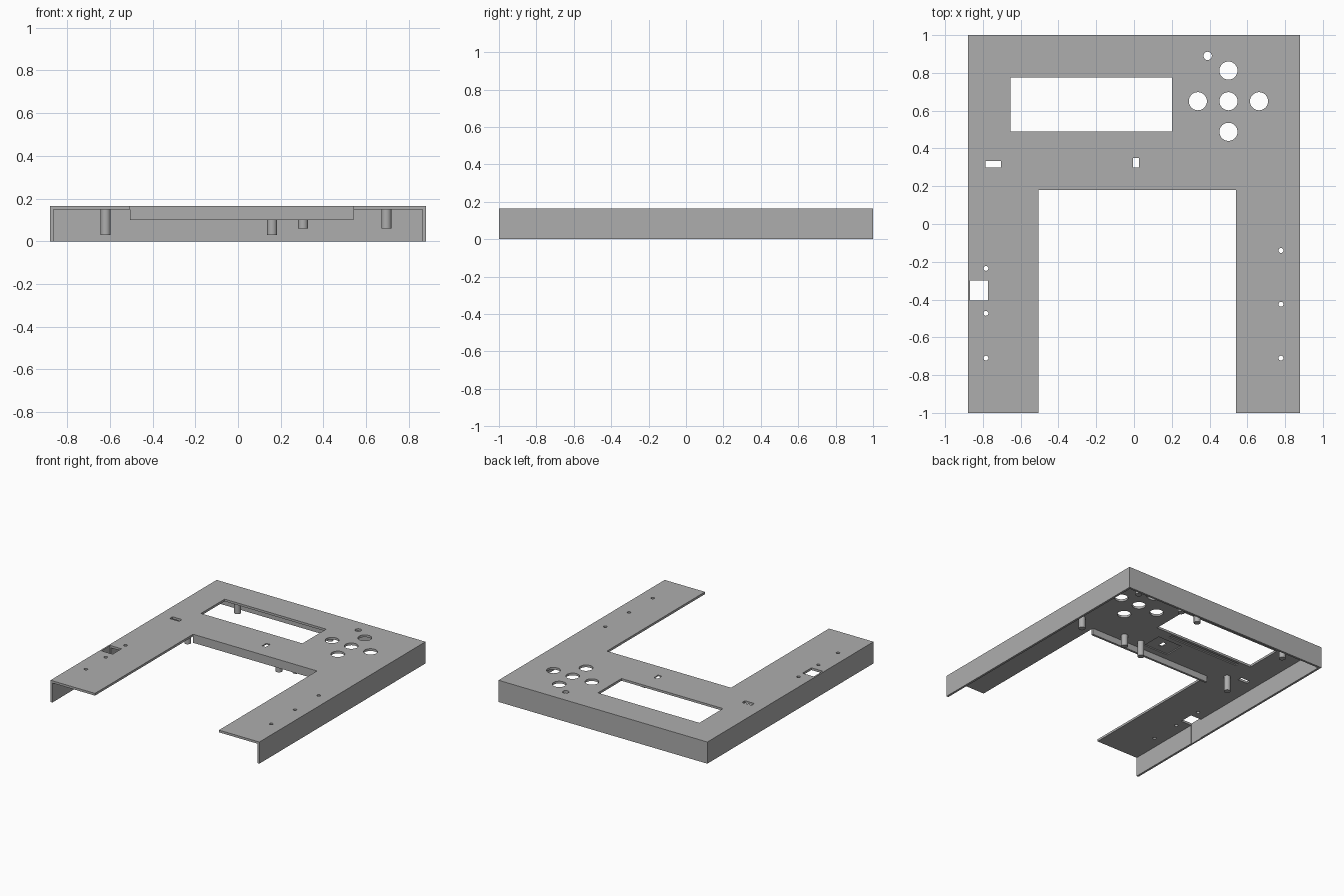
import bpy
import bmesh
import math
from mathutils import Matrix, Vector

HEIGHT = 0.165        # overall height
UNDER = 0.148         # underside of the top plate
WALL = 0.0165         # wall thickness
HALF_W = 0.88         # half width
LEG_R, LEG_L = -0.505, 0.54   # inner edges of the two legs
CROSS = 0.18          # front edge of the cross panel

if "Cube" in bpy.data.objects:
    bpy.data.objects.remove(bpy.data.objects["Cube"], do_unlink=True)

grey = bpy.data.materials.new("plain_grey")
grey.use_nodes = True
color = (0.42, 0.42, 0.42, 1)
grey.diffuse_color = color
grey.node_tree.nodes["Principled BSDF"].inputs["Base Color"].default_value = color


def add_box(bm, x0, x1, y0, y1, z0, z1):
    mat = Matrix.LocRotScale(Vector(((x0 + x1) / 2, (y0 + y1) / 2, (z0 + z1) / 2)),
                             None, Vector((x1 - x0, y1 - y0, z1 - z0)))
    bmesh.ops.create_cube(bm, size=1, matrix=mat)


def add_cylinder(bm, x, y, radius, z0, z1, sides=32):
    bmesh.ops.create_cone(bm, cap_ends=True, segments=sides, radius1=radius,
                          radius2=radius, depth=z1 - z0,
                          matrix=Matrix.Translation((x, y, (z0 + z1) / 2)))


def make_object(name, bm):
    mesh = bpy.data.meshes.new(name)
    bmesh.ops.recalc_face_normals(bm, faces=bm.faces)
    bm.to_mesh(mesh)
    bm.free()
    mesh.materials.append(grey)
    obj = bpy.data.objects.new(name, mesh)
    bpy.context.collection.objects.link(obj)
    return obj


def activate(obj):
    bpy.ops.object.select_all(action="DESELECT")
    obj.select_set(True)
    bpy.context.view_layer.objects.active = obj


def cut(target, bm):
    cutter = make_object("cutter", bm)
    cutter.hide_render = True
    mod = target.modifiers.new("cut", "BOOLEAN")
    mod.operation = "DIFFERENCE"
    mod.solver = "EXACT"
    mod.object = cutter
    activate(target)
    bpy.ops.object.modifier_apply(modifier=mod.name)
    bpy.data.objects.remove(cutter, do_unlink=True)


# U-shaped housing, extruded from its outline
bm = bmesh.new()
outline = [(-HALF_W, -1), (LEG_R, -1), (LEG_R, CROSS), (LEG_L, CROSS),
           (LEG_L, -1), (HALF_W, -1), (HALF_W, 1), (-HALF_W, 1)]
face = bm.faces.new([bm.verts.new((x, y, 0)) for x, y in outline])
extruded = bmesh.ops.extrude_face_region(bm, geom=[face])["geom"]
bmesh.ops.translate(bm, vec=(0, 0, HEIGHT),
                    verts=[v for v in extruded if isinstance(v, bmesh.types.BMVert)])
housing = make_object("housing", bm)

# Hollow underside, open at the front and between the legs
bm = bmesh.new()
add_box(bm, WALL - HALF_W, HALF_W - WALL, -1.1, 1 - WALL, -0.1, UNDER)
cut(housing, bm)

# Shallow pockets in the underside
bm = bmesh.new()
add_box(bm, -0.10, 0.11, 0.245, 0.40, 0.1, UNDER + 0.008)
add_box(bm, -0.565, 0.05, 0.44, 0.47, 0.1, UNDER + 0.008)
cut(housing, bm)

# Display window, slots, side pocket, button holes and screw holes
bm = bmesh.new()
for x0, x1, y0, y1 in [(-0.655, 0.20, 0.49, 0.775), (-0.785, -0.705, 0.298, 0.333),
                       (-0.006, 0.026, 0.298, 0.35), (-0.868, -0.773, -0.405, -0.298)]:
    add_box(bm, x0, x1, y0, y1, -0.1, 0.3)
for dx, dy in [(0, 0), (1, 0), (-1, 0), (0, 1), (0, -1)]:
    add_cylinder(bm, 0.5 + dx * 0.162, 0.65 + dy * 0.162, 0.048, 0.1, 0.3)
add_cylinder(bm, 0.39, 0.89, 0.022, 0.1, 0.3)
for x, rows in [(-0.784, (-0.235, -0.473, -0.71)), (0.778, (-0.14, -0.425, -0.71))]:
    for y in rows:
        add_cylinder(bm, x, y, 0.013, 0.1, 0.3, 20)
cut(housing, bm)

# Lip hanging below the front edge of the cross panel
bm = bmesh.new()
add_box(bm, LEG_R, LEG_L, CROSS, CROSS + WALL, 0.1, UNDER)
make_object("cross_lip", bm)

# Mounting posts under the plate, in front and back pairs
for number, (x, front_y, tip) in enumerate([(-0.62, 0.28, 0.03), (0.16, 0.265, 0.03),
                                            (0.305, 0.26, 0.06), (0.695, 0.26, 0.06)]):
    for side, y in (("front", front_y), ("back", 0.88)):
        bm = bmesh.new()
        add_cylinder(bm, x, y, 0.0235, tip, UNDER, 24)
        post = make_object(f"{side}_post_{number + 1}", bm)
        activate(post)
        bpy.ops.object.shade_smooth_by_angle(angle=math.radians(35))
